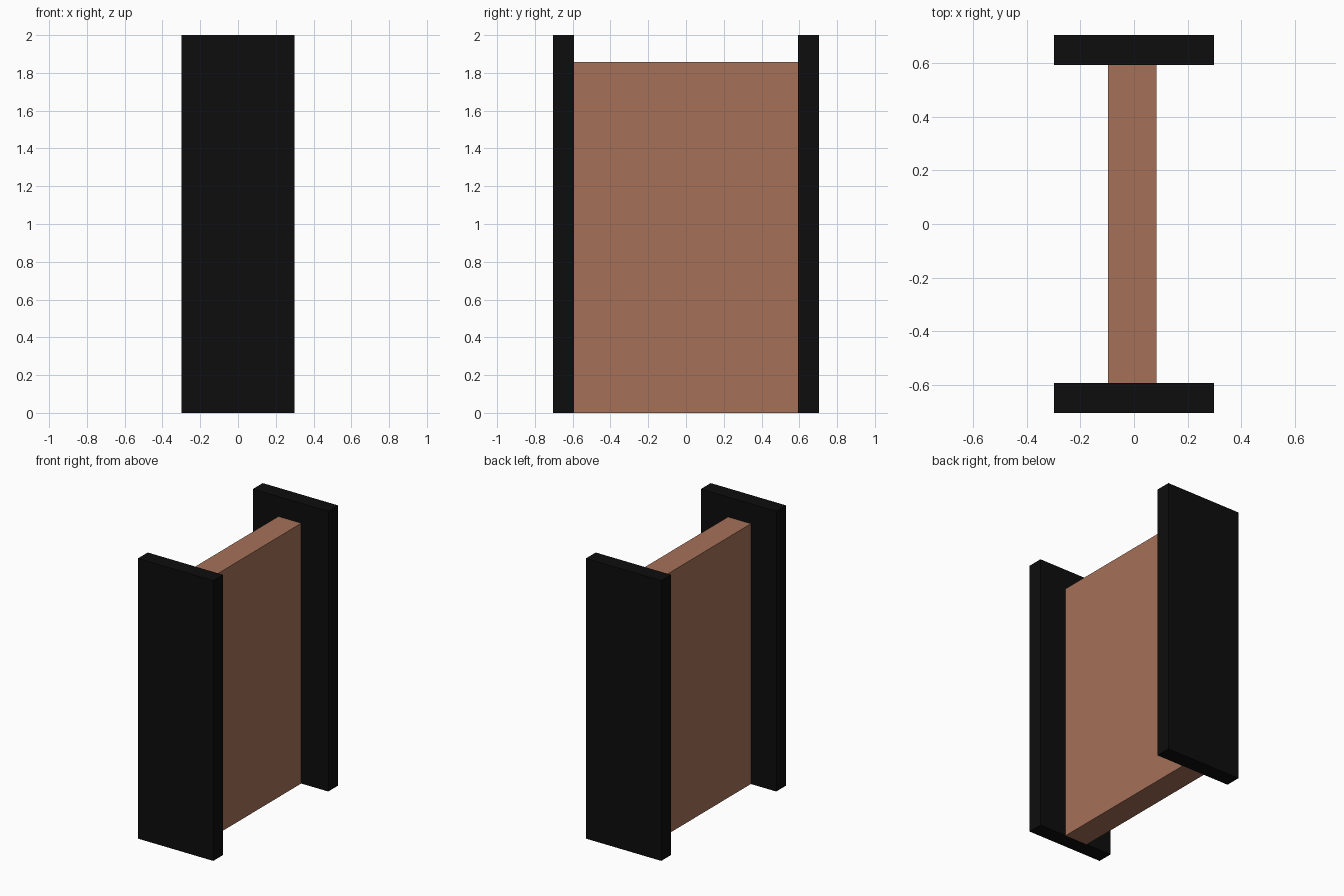
import bpy

if "Cube" in bpy.data.objects:
    bpy.data.objects.remove(bpy.data.objects["Cube"])


def material(name, rgb):
    m = bpy.data.materials.new(name)
    m.diffuse_color = (*rgb, 1.0)
    m.use_nodes = True
    m.node_tree.nodes["Principled BSDF"].inputs["Base Color"].default_value = m.diffuse_color
    return m


def box(name, lo, hi, mat):
    """Axis-aligned box between two corners."""
    centre = [(a + b) / 2 for a, b in zip(lo, hi)]
    bpy.ops.mesh.primitive_cube_add(size=1, location=centre)
    ob = bpy.context.object
    ob.name = name
    ob.scale = [b - a for a, b in zip(lo, hi)]
    bpy.ops.object.transform_apply(location=False, rotation=False, scale=True)
    ob.data.materials.append(mat)
    return ob


black = material("black", (0.004, 0.004, 0.004))
brown = material("clay brown", (0.376, 0.165, 0.098))

INNER, OUTER = 0.593, 0.704

# End plates, front and back
box("front_plate", (-0.298, -OUTER, 0), (0.298, -INNER, 2), black)
box("back_plate", (-0.298, INNER, 0), (0.298, OUTER, 2), black)

# Centre panel joining the plates, slightly lower and a touch off centre
box("centre_panel", (-0.097, -INNER, 0), (0.084, INNER, 1.858), brown)
